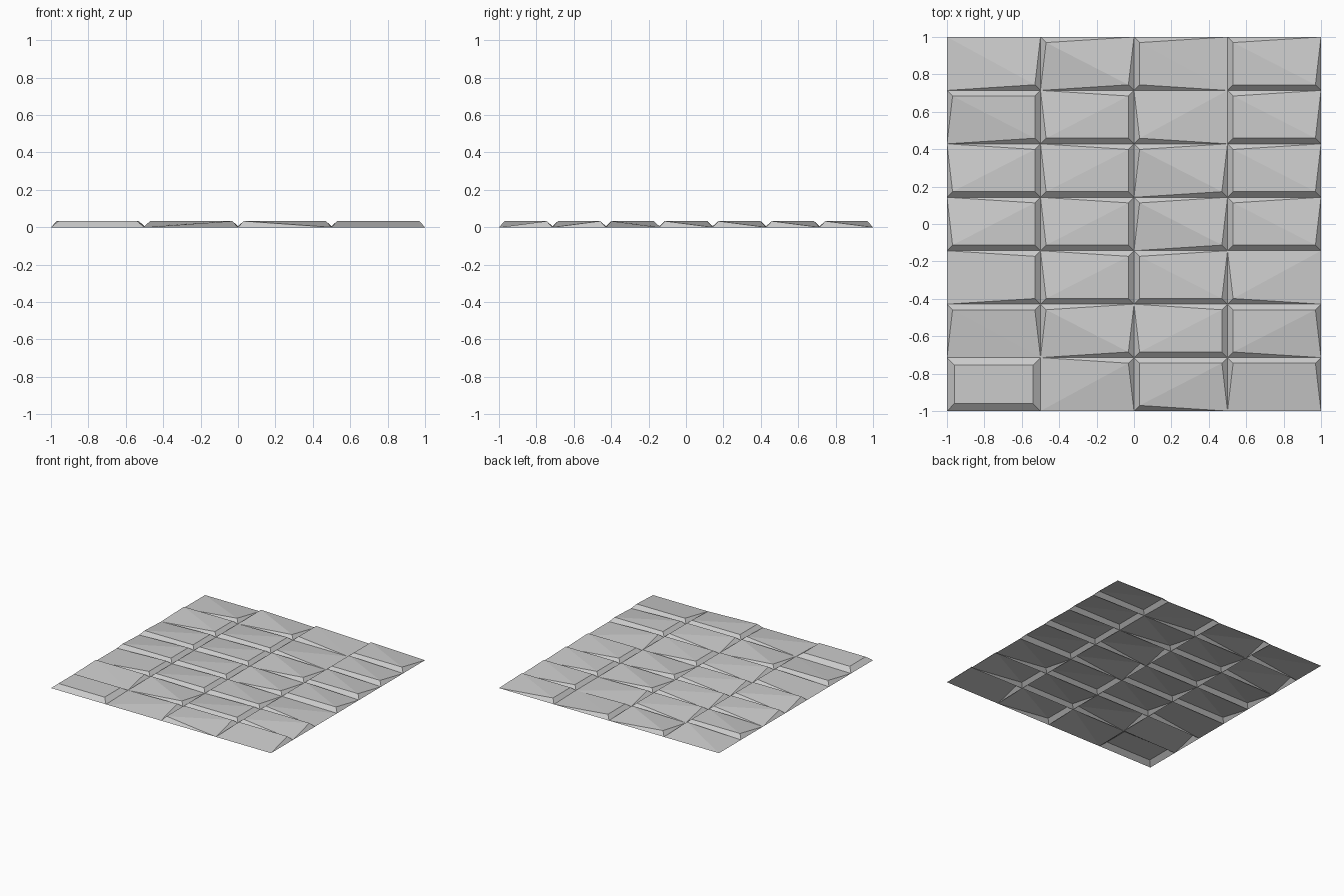
import bpy
import bmesh
from mathutils import Vector

cube = bpy.data.objects.get("Cube")
if cube:
    bpy.data.objects.remove(cube, do_unlink=True)

COLS, ROWS = 4, 7
TOP, GROOVE = 0.033, 0.006
INSET = 0.03

# Raised corners of each tile: back-left, back-right, front-left, front-right on plan
PATTERN = [
    "0001 1001 1010 1011",
    "1101 0111 0010 1011",
    "0111 0111 1001 1011",
    "0111 0111 1001 1011",
    "0101 0111 1011 0010",
    "1100 1001 0111 1110",
    "1111 0100 1110 1100",
]

# Stone grey shared by all tiles
grey = bpy.data.materials.new("stone_grey")
grey.use_nodes = True
grey.diffuse_color = (0.6, 0.6, 0.6, 1)
grey.node_tree.nodes["Principled BSDF"].inputs["Base Color"].default_value = (0.6, 0.6, 0.6, 1)


def grid_point(col, row):
    """Corner of the tile grid; the outer rim rests on the ground."""
    rim = col in (0, COLS) or row in (0, ROWS)
    return Vector((-1 + 2 * col / COLS, 1 - 2 * row / ROWS, 0 if rim else GROOVE))


def make_tile(name, col, row, flags, inset):
    """Open-bottomed tile whose raised corners slope inwards from the grid."""
    corners = [(0, 1, flags[2]), (1, 1, flags[3]), (1, 0, flags[1]), (0, 0, flags[0])]
    bm = bmesh.new()
    outer, inner = [], []
    for dx, dy, flag in corners:
        p = grid_point(col + dx, row + dy)
        base = bm.verts.new(p)
        outer.append(base)
        if flag == "1":
            shift = Vector((inset * (1 - 2 * dx), inset * (2 * dy - 1), 0))
            p = p + shift
            p.z = TOP
            inner.append(bm.verts.new(p))
        else:
            inner.append(base)

    # Sloping sides, collapsing to triangles at low corners
    for i in range(4):
        j = (i + 1) % 4
        loop = list(dict.fromkeys((outer[i], outer[j], inner[j], inner[i])))
        if len(loop) > 2:
            bm.faces.new(loop)

    # Top, folded along its higher diagonal
    a, b, c, d = inner
    if a.co.z + c.co.z >= b.co.z + d.co.z:
        halves = ((a, b, c), (a, c, d))
    else:
        halves = ((a, b, d), (b, c, d))
    for half in halves:
        bm.faces.new(half)

    mesh = bpy.data.meshes.new(name)
    bm.to_mesh(mesh)
    bm.free()
    mesh.materials.append(grey)
    bpy.context.collection.objects.link(bpy.data.objects.new(name, mesh))


# Tile panel
for row, line in enumerate(PATTERN):
    for col, flags in enumerate(line.split()):
        inset = 0.04 if flags == "1111" else INSET
        make_tile(f"tile_row{row + 1}_col{col + 1}", col, row, flags, inset)
